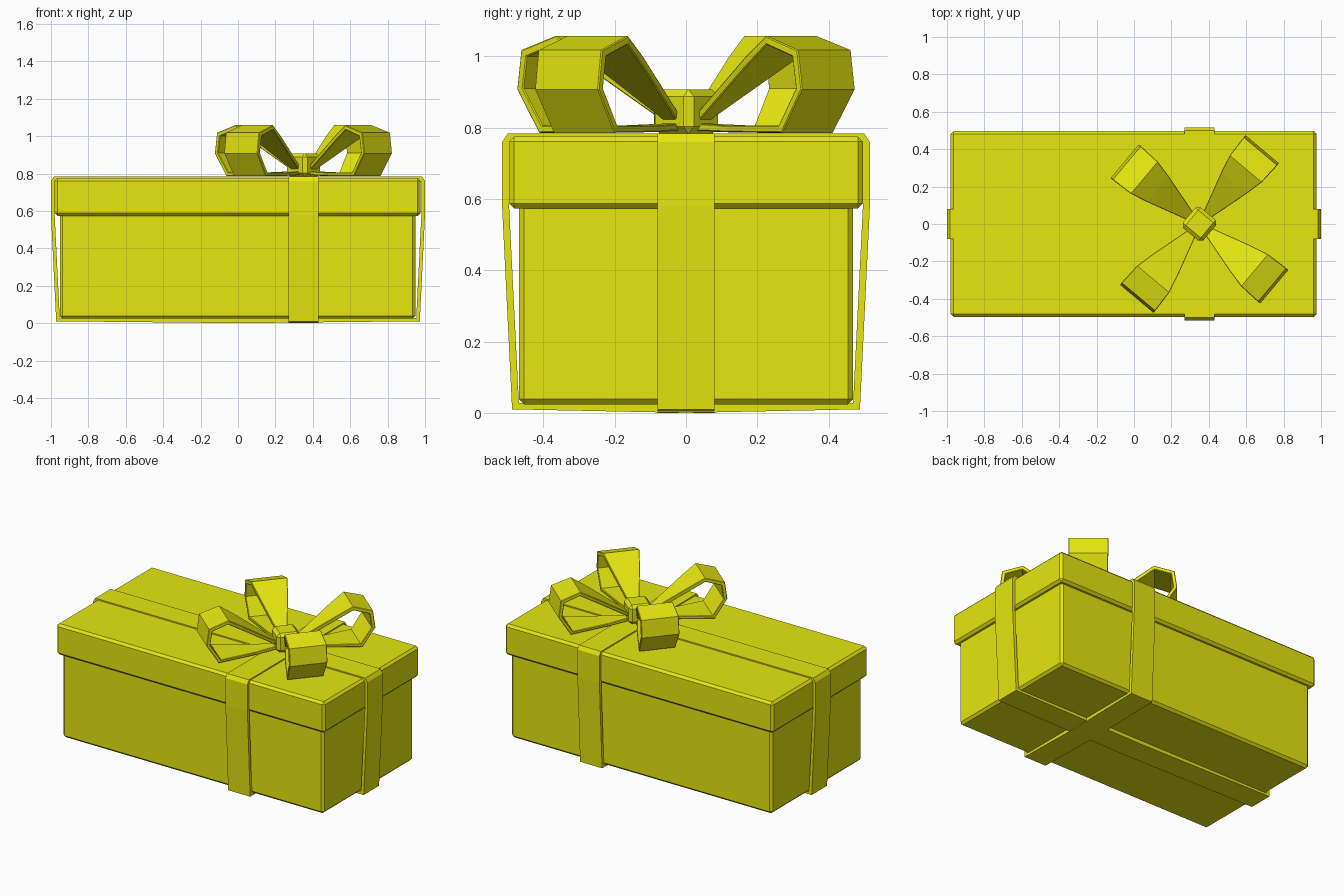
import bpy, bmesh, math
from mathutils import Matrix, Vector

if "Cube" in bpy.data.objects:
    bpy.data.objects.remove(bpy.data.objects["Cube"])

mat = bpy.data.materials.new("gift_yellow")
mat.diffuse_color = (0.8, 0.8, 0.005, 1)
mat.use_nodes = True
mat.node_tree.nodes["Principled BSDF"].inputs["Base Color"].default_value = mat.diffuse_color


def finish(name, bm, bevel=0.0, limit=30):
    bmesh.ops.recalc_face_normals(bm, faces=bm.faces)
    me = bpy.data.meshes.new(name)
    bm.to_mesh(me)
    bm.free()
    me.materials.append(mat)
    ob = bpy.data.objects.new(name, me)
    bpy.context.collection.objects.link(ob)
    if bevel:
        m = ob.modifiers.new("chamfer", "BEVEL")
        m.width = bevel
        m.segments = 1
        m.limit_method = "ANGLE"
        m.angle_limit = math.radians(limit)
    return ob


def box(name, size, centre, bevel, turn=0.0):
    bm = bmesh.new()
    bmesh.ops.create_cube(bm, size=1, matrix=Matrix.Translation(centre)
                          @ Matrix.Rotation(turn, 4, "Z")
                          @ Matrix.Diagonal((*size, 1)))
    return finish(name, bm, bevel)


def band(name, outer, inner, half_widths, origin, turn, bevel=0.0, limit=30):
    """Closed ribbon ring: outer and inner (r, z) profiles with a width per point."""
    bm = bmesh.new()
    mx = Matrix.Translation(origin) @ Matrix.Rotation(turn, 4, "Z")
    rows = []
    for prof, sign in ((outer, -1), (outer, 1), (inner, 1), (inner, -1)):
        rows.append([bm.verts.new(mx @ Vector((r, sign * w, z)))
                     for (r, z), w in zip(prof, half_widths)])
    n = len(outer)
    for k in range(4):
        a, b = rows[k], rows[(k + 1) % 4]
        for i in range(n):
            j = (i + 1) % n
            bm.faces.new((a[i], a[j], b[j], b[i]))
    return finish(name, bm, bevel, limit)


# Box and overhanging lid
box("box_body", (1.902, 0.938, 0.576), (-0.002, 0, 0.312), 0.015)
box("box_lid", (1.956, 0.994, 0.203), (-0.002, 0, 0.6745), 0.015)


# Ribbons wrapped around the box, pulled in below the lid
def wrap(name, length, origin, turn):
    out = [(length - 0.028, 0.01), (length, 0.58), (length, 0.76), (length - 0.016, 0.784)]
    inn = [(length - 0.047, 0.028), (length - 0.02, 0.573), (length - 0.02, 0.755), (length - 0.03, 0.765)]
    full = [[(0, z0)] + p + [(-r, z) for r, z in reversed(p)]
            for p, z0 in ((out, 0.0), (inn, 0.024))]
    band(name, full[0], full[1], [0.08] * 9, origin, turn)


wrap("long_ribbon", 1.0, (0, 0, 0), 0)
wrap("cross_ribbon", 0.516, (0.35, 0, 0), math.pi / 2)

# Bow: four tapered loops around the knot
outer = [(0.05, 0.792), (0.20, 0.788), (0.445, 0.786), (0.522, 0.908),
         (0.507, 1.018), (0.385, 1.058), (0.29, 0.998), (0.05, 0.835)]
inner = [(0.06, 0.812), (0.20, 0.806), (0.432, 0.806), (0.499, 0.910),
         (0.486, 1.000), (0.388, 1.033), (0.30, 0.976), (0.06, 0.815)]
widths = [0.022, 0.06, 0.113, 0.117, 0.117, 0.112, 0.09, 0.022]
for i in range(4):
    band(f"bow_loop_{i + 1}", outer, inner, widths, (0.35, 0, 0),
         math.radians(50 + 90 * i), 0.006, 75)
box("bow_knot", (0.145, 0.145, 0.125), (0.35, 0, 0.8455), 0.02, math.radians(50))
